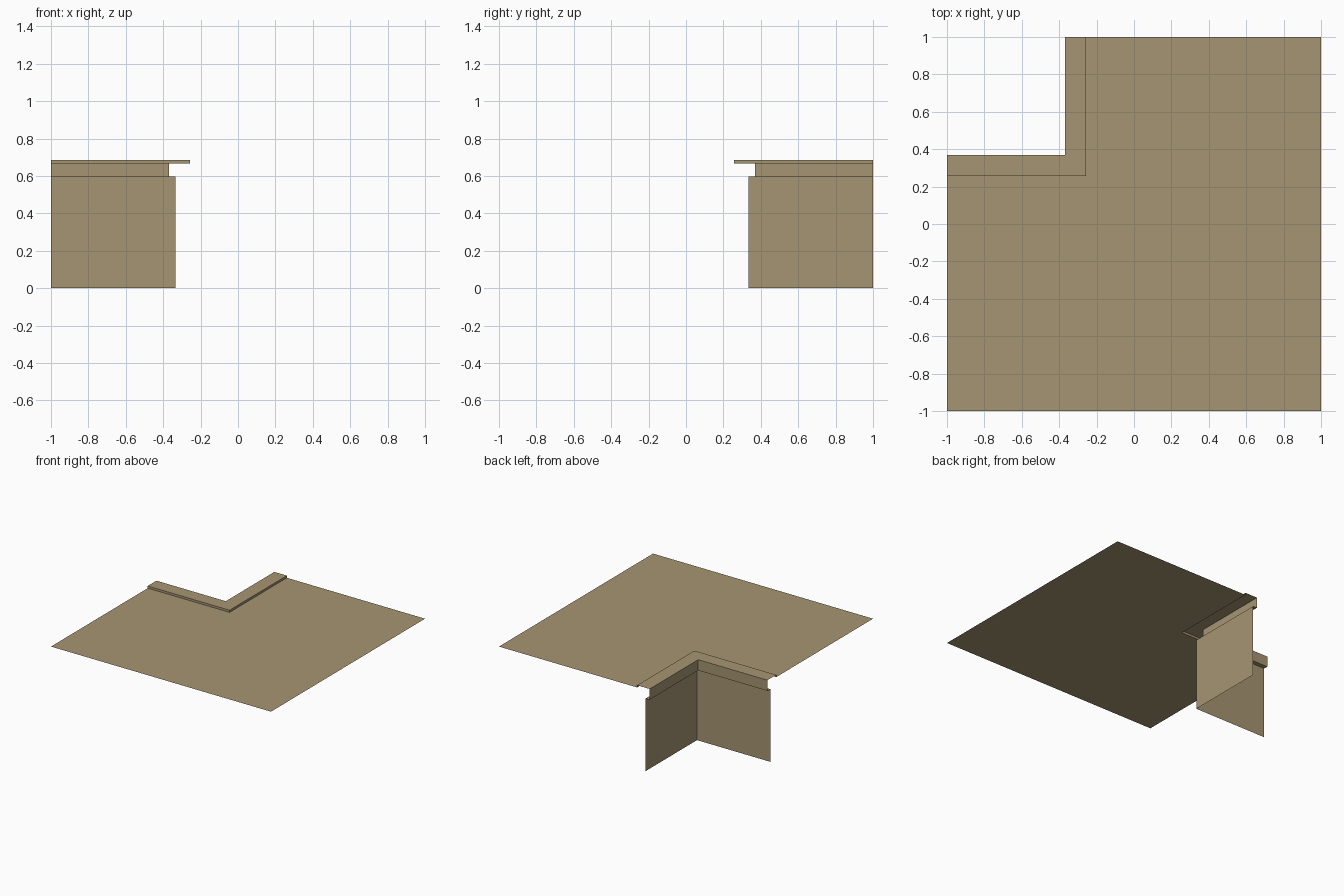
import bpy

cube = bpy.data.objects.get("Cube")
if cube:
    bpy.data.objects.remove(cube)

SAND = (0.38, 0.30, 0.17, 1)
sand = bpy.data.materials.new("sand")
sand.use_nodes = True
sand.diffuse_color = SAND
sand.node_tree.nodes["Principled BSDF"].inputs["Base Color"].default_value = SAND

# Distances of the sheets from the centre lines, and their heights
WALL, CURB_BACK, CURB_FRONT = 0.333, 0.37, 0.256
LEDGE_Z, GROUND_Z, TOP_Z = 0.597, 0.667, 0.685


def add_sheet(name, verts, faces):
    mesh = bpy.data.meshes.new(name)
    mesh.from_pydata(verts, [], faces)
    mesh.materials.append(sand)
    obj = bpy.data.objects.new(name, mesh)
    bpy.context.collection.objects.link(obj)
    return obj


def corner_row(d, z):
    """Three points along the inner corner at distance d and height z."""
    return [(-1, d, z), (-d, d, z), (-d, 1, z)]


def sweep_corner(name, profile):
    """Open sheet that runs a profile along both legs of the corner."""
    verts = [p for d, z in profile for p in corner_row(d, z)]
    faces = []
    for row in range(len(profile) - 1):
        for leg in range(2):
            a = 3 * row + leg
            faces.append((a, a + 3, a + 4, a + 1))
    return add_sheet(name, verts, faces)


# Vertical wall lining the notch
sweep_corner("retaining_wall", [(WALL, 0), (WALL, LEDGE_Z)])

# Overhanging curb with its ledge, back, top and front lip
sweep_corner("curb", [(WALL, LEDGE_Z), (CURB_BACK, LEDGE_Z), (CURB_BACK, TOP_Z),
                      (CURB_FRONT, TOP_Z), (CURB_FRONT, GROUND_Z)])

# Flat ground around the corner, mitred at the notch
outer = [(-1, -1, GROUND_Z), (1, -1, GROUND_Z), (1, 1, GROUND_Z)]
add_sheet("ground", corner_row(CURB_FRONT, GROUND_Z) + outer,
          [(0, 3, 4, 1), (1, 4, 5, 2)])
